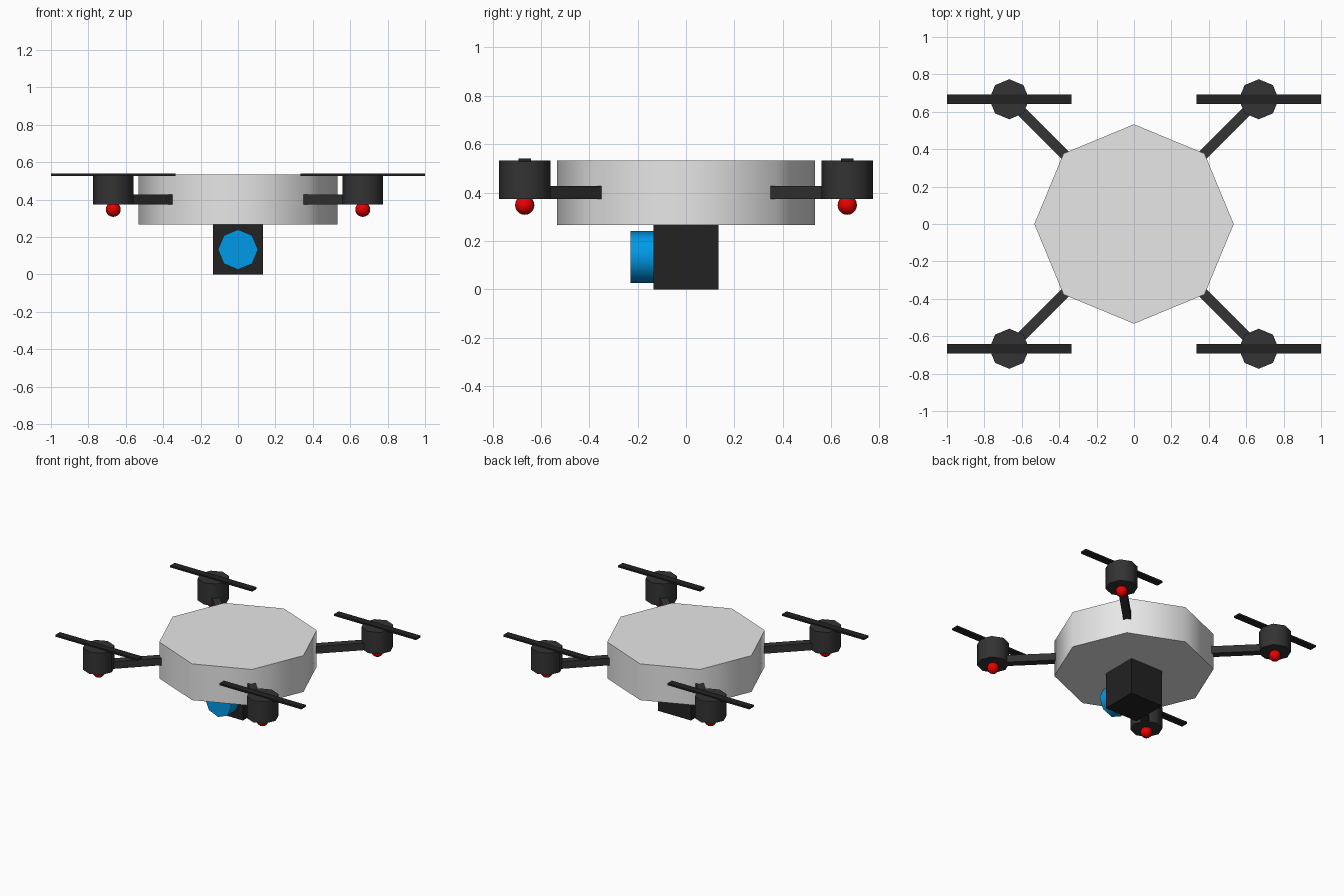
import bpy
import math

if "Cube" in bpy.data.objects:
    bpy.data.objects.remove(bpy.data.objects["Cube"])


def material(name, hex_rgb):
    """Flat material from an sRGB hex value."""
    def lin(c):
        c /= 255
        return c / 12.92 if c <= 0.04045 else ((c + 0.055) / 1.055) ** 2.4
    m = bpy.data.materials.new(name)
    m.diffuse_color = [lin((hex_rgb >> s) & 255) for s in (16, 8, 0)] + [1]
    m.use_nodes = True
    m.node_tree.nodes["Principled BSDF"].inputs["Base Color"].default_value = m.diffuse_color
    return m


LIGHT_GREY = material("light grey shell", 0xEEEEEE)
CHARCOAL = material("charcoal frame", 0x333333)
BLACK = material("black plastic", 0x222222)
BLUE = material("blue glass", 0x00AAFF)
RED = material("red light", 0xFF0000)


def finish(name, mat, smooth=False):
    ob = bpy.context.object
    ob.name = ob.data.name = name
    ob.data.materials.append(mat)
    bpy.ops.object.transform_apply(location=False, rotation=True, scale=True)
    if smooth:
        bpy.ops.object.shade_smooth_by_angle(angle=math.radians(60))
    return ob


def box(name, mat, loc, size, turn=0):
    bpy.ops.mesh.primitive_cube_add(size=1, location=loc, rotation=(0, 0, turn))
    bpy.context.object.scale = size
    return finish(name, mat)


def octagon(name, mat, loc, radius, depth, rot=(0, 0, 0)):
    bpy.ops.mesh.primitive_cylinder_add(vertices=8, radius=radius, depth=depth,
                                        location=loc, rotation=rot)
    return finish(name, mat, smooth=True)


# Central shell
octagon("body", LIGHT_GREY, (0, 0, 0.4), 0.533, 0.267)

# Camera under the shell, lens facing front
box("camera_box", BLACK, (0, 0, 0.1333), (0.267, 0.267, 0.2667))
octagon("camera_lens", BLUE, (0, -0.165, 0.1333), 0.107, 0.13, (math.pi / 2, 0, 0))

# Four rotors: arm, motor, propeller and signal light
for sx, side in ((-1, "left"), (1, "right")):
    for sy, end in ((-1, "front"), (1, "back")):
        tag = f"{end}_{side}"
        x, y = sx * 0.667, sy * 0.667
        box(f"arm_{tag}", CHARCOAL, (sx * 0.507, sy * 0.507, 0.4005),
            (0.4, 0.053, 0.053), math.atan2(sy, sx))
        octagon(f"motor_{tag}", CHARCOAL, (x, y, 0.4533), 0.107, 0.16)
        box(f"propeller_{tag}", BLACK, (x, y, 0.534), (0.667, 0.053, 0.0135))
        bpy.ops.mesh.primitive_uv_sphere_add(segments=16, ring_count=10, radius=0.04,
                                             location=(x, y, 0.348))
        finish(f"light_{tag}", RED, smooth=True)
